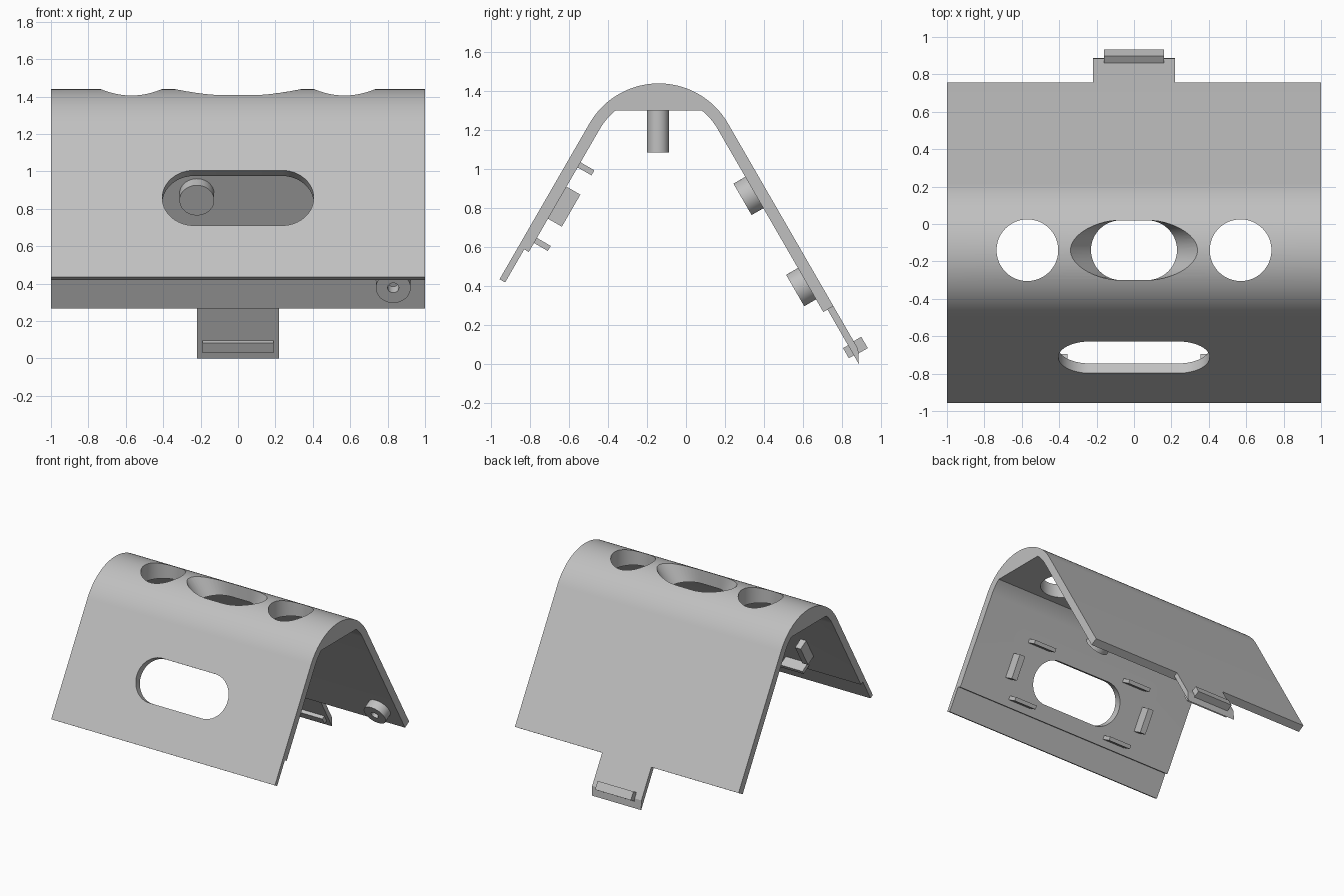
import bpy, bmesh, math
from mathutils import Matrix, Vector

if "Cube" in bpy.data.objects:
    bpy.data.objects.remove(bpy.data.objects["Cube"])

RIDGE_Y, ARC_Z, PEAK_Z = -0.14, 1.03, 1.85   # arc centre and where the leg planes meet
OUTER_R, WALL, THIN = 0.41, 0.06, 0.033
C, S = math.cos(math.radians(30)), 0.5
FRONT, BACK = -1, 1

grey = bpy.data.materials.new("plain grey")
grey.use_nodes = True
COLOUR = (0.53, 0.53, 0.53, 1)
grey.diffuse_color = COLOUR
grey.node_tree.nodes["Principled BSDF"].inputs["Base Color"].default_value = COLOUR


def make(name, bm, matrix=None):
    if matrix is not None:
        bm.transform(matrix)
    bmesh.ops.recalc_face_normals(bm, faces=bm.faces)
    mesh = bpy.data.meshes.new(name)
    bm.to_mesh(mesh)
    bm.free()
    mesh.materials.append(grey)
    obj = bpy.data.objects.new(name, mesh)
    bpy.context.collection.objects.link(obj)
    return obj


def smooth(obj):
    bpy.ops.object.select_all(action='DESELECT')
    obj.select_set(True)
    bpy.context.view_layer.objects.active = obj
    bpy.ops.object.shade_smooth_by_angle(angle=math.radians(30))


def cut(obj, cutter):
    cutter.hide_render = True
    mod = obj.modifiers.new("cut", 'BOOLEAN')
    mod.operation, mod.solver, mod.object = 'DIFFERENCE', 'EXACT', cutter
    bpy.context.view_layer.objects.active = obj
    bpy.ops.object.modifier_apply(modifier=mod.name)
    bpy.data.objects.remove(cutter)


def on_leg(side, z, depth):
    """Point (y, z) at a depth inward from a leg's outer plane."""
    y = RIDGE_Y + side * (PEAK_Z - z) / math.sqrt(3)
    return y - side * C * depth, z - S * depth


def leg_frame(side, x, z, depth):
    """Local X runs across, Y up the leg, Z inward."""
    y, z = on_leg(side, z, depth)
    axes = Matrix(((side, 0, 0), (0, -side * S, -side * C), (0, C, -S)))
    return Matrix.Translation((x, y, z)) @ axes.to_4x4()


def prism(name, profile, half_width):
    bm = bmesh.new()
    face = bm.faces.new([bm.verts.new((-half_width, y, z)) for y, z in profile])
    new = bmesh.ops.extrude_face_region(bm, geom=[face])["geom"]
    bmesh.ops.translate(bm, vec=(2 * half_width, 0, 0),
                        verts=[v for v in new if isinstance(v, bmesh.types.BMVert)])
    return make(name, bm)


def box(name, size, matrix):
    bm = bmesh.new()
    bmesh.ops.create_cube(bm, size=1, matrix=Matrix.Diagonal((*size, 1)))
    return make(name, bm, matrix)


def cylinder(name, radius, height, matrix):
    bm = bmesh.new()
    bmesh.ops.create_cone(bm, cap_ends=True, segments=48, radius1=radius,
                          radius2=radius, depth=height)
    return make(name, bm, matrix)


def slot(name, straight, radius, levels, matrix=None):
    """Rounded slot lofted through (height, end length) levels."""
    bm = bmesh.new()
    rings = []
    for height, end in levels:
        ring = []
        for sign in (1, -1):
            for i in range(25):
                a = math.pi * (i / 24 - 0.5)
                ring.append(bm.verts.new((sign * (straight + end * math.cos(a)),
                                          sign * radius * math.sin(a), height)))
        rings.append(ring)
    n = len(rings[0])
    for low, high in zip(rings, rings[1:]):
        for i in range(n):
            j = (i + 1) % n
            bm.faces.new((low[i], low[j], high[j], high[i]))
    bm.faces.new(rings[0])
    bm.faces.new(rings[-1])
    return make(name, bm, matrix)


def arc(radius, start, end, steps):
    angles = [start + (end - start) * i / steps for i in range(steps + 1)]
    return [(RIDGE_Y + radius * math.cos(a), ARC_Z + radius * math.sin(a)) for a in angles]


# Folded shell: thin front lip, thick legs, flat ceiling under the round ridge
inner_r, low, high = OUTER_R - WALL, math.radians(30), math.radians(150)
flat = math.asin((1.30 - ARC_Z) / inner_r)
profile = [on_leg(FRONT, 0.435, 0), on_leg(FRONT, 0.435, THIN),
           on_leg(FRONT, 0.605, THIN), on_leg(FRONT, 0.605, WALL)]
profile += arc(inner_r, high, math.pi - flat, 6) + arc(inner_r, flat, low, 6)
profile += [on_leg(BACK, 0.297, WALL), on_leg(BACK, 0.297, 0)]
profile += arc(OUTER_R, low, high, 48)
shell = prism("shell", profile, 1.0)

# Front window, round ridge holes and flared ridge slot
WINDOW_Z = 0.858
cut(shell, slot("window_cutter", 0.235, 0.17, [(-0.2, 0.17), (0.2, 0.17)],
                leg_frame(FRONT, 0, WINDOW_Z, 0)))
for x in (-0.57, 0.57):
    cut(shell, cylinder("hole_cutter", 0.165, 0.6, Matrix.Translation((x, RIDGE_Y, 1.4))))
cut(shell, slot("slot_cutter", 0.07, 0.16, [(1.2, 0.16), (1.30, 0.16), (1.44, 0.27), (1.5, 0.32)],
                Matrix.Translation((0, RIDGE_Y, 0))))
smooth(shell)

# Rear tab with its latch bar
tip_y = 0.887
tab = prism("rear_tab", [on_leg(BACK, 0.33, 0), on_leg(BACK, 0.077, 0), (tip_y, 0.0),
                         on_leg(BACK, 0.33, 0.035)], 0.22)
box("latch_outer", (0.32, 0.067, 0.065), leg_frame(BACK, 0, 0.088, -0.0125))
box("latch_inner", (0.38, 0.06, 0.045), leg_frame(BACK, 0, 0.088, 0.0425))

# Hollow standoffs inside the back leg
for name, x, z in (("upper_standoff", -0.22, 0.91), ("lower_standoff", 0.83, 0.442)):
    post = cylinder(name, 0.093, 0.08, leg_frame(BACK, x, z, WALL + 0.03))
    cut(post, cylinder("bore_cutter", 0.03, 0.1, leg_frame(BACK, x, z, WALL + 0.055)))
    smooth(post)

# Clips and side blocks around the window, inside the front leg
for label, x in (("left", 1), ("right", -1)):
    box(label + "_block", (0.05, 0.19, 0.09), leg_frame(FRONT, 0.62 * x, WINDOW_Z, 0.097))
    for level, offset in (("upper", 0.224), ("lower", -0.224)):
        box(f"{label}_{level}_clip", (0.2, 0.03, 0.09),
            leg_frame(FRONT, 0.455 * x, WINDOW_Z + offset * C, 0.097))

# Pegs hanging from the ceiling
for label, x in (("left", 0.32), ("right", -0.32)):
    smooth(cylinder(label + "_peg", 0.056, 0.225,
                    Matrix.Translation((x, RIDGE_Y - 0.004, 1.1975))))
